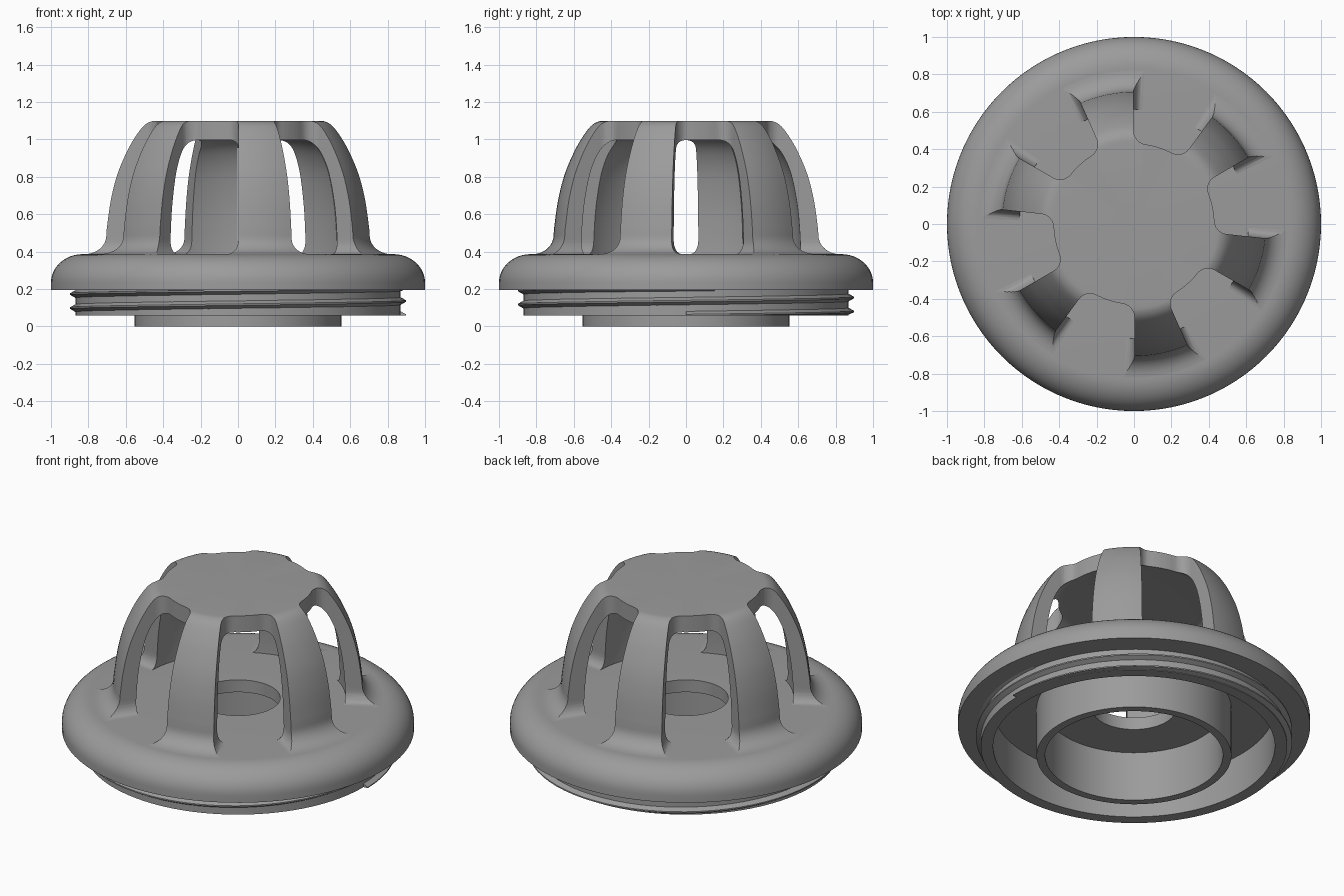
import bpy, bmesh, math
from math import sin, cos, pi, radians

if "Cube" in bpy.data.objects:
    bpy.data.objects.remove(bpy.data.objects["Cube"])

grey = bpy.data.materials.new("mid_grey")
grey.diffuse_color = (0.33, 0.33, 0.33, 1)
grey.use_nodes = True
grey.node_tree.nodes["Principled BSDF"].inputs["Base Color"].default_value = grey.diffuse_color


def finish(name, bm):
    bmesh.ops.recalc_face_normals(bm, faces=bm.faces)
    me = bpy.data.meshes.new(name)
    bm.to_mesh(me)
    bm.free()
    ob = bpy.data.objects.new(name, me)
    bpy.context.collection.objects.link(ob)
    me.materials.append(grey)
    return ob


def smooth(ob, angle=32):
    bpy.ops.object.select_all(action='DESELECT')
    ob.select_set(True)
    bpy.context.view_layer.objects.active = ob
    bpy.ops.object.shade_smooth_by_angle(angle=radians(angle))


def loft(name, rings, close=False):
    """Skin a list of closed rings; cap the ends unless the loft is closed."""
    bm = bmesh.new()
    vs = [[bm.verts.new(p) for p in ring] for ring in rings]
    n, m = len(vs), len(vs[0])
    for i in range(n if close else n - 1):
        a, b = vs[i], vs[(i + 1) % n]
        for j in range(m):
            k = (j + 1) % m
            bm.faces.new((a[j], a[k], b[k], b[j]))
    if not close:
        bm.faces.new(vs[0])
        bm.faces.new(vs[-1])
    return finish(name, bm)


def lathe(name, profile, seg=120):
    """Revolve a closed (radius, height) profile around z."""
    rings = [[(r * cos(2 * pi * i / seg), r * sin(2 * pi * i / seg), z)
              for r, z in profile] for i in range(seg)]
    return loft(name, rings, close=True)


def arc(cx, cz, rx, rz, a0, a1, n=8):
    return [(cx + rx * cos(radians(a0 + (a1 - a0) * i / n)),
             cz + rz * sin(radians(a0 + (a1 - a0) * i / n))) for i in range(n + 1)]


def curve(pts, n=5):
    """Catmull-Rom curve through 2D points."""
    out = []
    p = [pts[0]] + pts + [pts[-1]]
    for i in range(1, len(p) - 2):
        for s in range(n):
            t = s / n
            out.append(tuple(0.5 * (2 * b + (c - a) * t + (2 * a - 5 * b + 4 * c - d) * t * t
                                    + (3 * b - a - 3 * c + d) * t ** 3)
                             for a, b, c, d in zip(p[i - 1], p[i], p[i + 1], p[i + 2])))
    return out + [pts[-1]]


FLOOR = 0.387

# Base: rounded flange, threaded skirt and floor with a centre hole
base = lathe("flange_base", [(0.24, 0.31), (0.80, 0.31), (0.80, 0.06), (0.87, 0.06),
                             (0.87, 0.195), (1.0, 0.195)]
             + arc(0.83, 0.235, 0.17, FLOOR - 0.235, 0, 90, 12) + [(0.24, FLOOR)])
smooth(base)

# Inner tube hanging below the floor
smooth(lathe("inner_tube", [(0.505, 0.0), (0.553, 0.0), (0.553, 0.32), (0.505, 0.32)]))

# Helical thread with a triangular section, trimmed to the skirt
PITCH, STEPS = 0.075, 72
rings = []
for i in range(int(STEPS * 2.05)):
    a = 2 * pi * i / STEPS
    zc = 0.061 + PITCH * i / STEPS
    rings.append([(r * cos(a), r * sin(a), min(max(zc + dz, 0.06), 0.2))
                  for r, dz in ((0.86, -0.026), (0.898, -0.004), (0.898, 0.004), (0.86, 0.026))])
smooth(loft("screw_thread", rings), 25)

# Domed cage shell
outer = arc(0.82, 0.488, 0.112, 0.101, 270, 180, 8) + curve(
    [(0.706, 0.52), (0.685, 0.67), (0.65, 0.81), (0.60, 0.93), (0.555, 1.01),
     (0.51, 1.07), (0.47, 1.095), (0.43, 1.10)])
inner = curve([(0.40, 1.0), (0.45, 0.99), (0.51, 0.93), (0.56, 0.82),
               (0.595, 0.65), (0.61, 0.48), (0.612, 0.36)])
cage = lathe("domed_cage", [(0.82, 0.36)] + outer + [(0.1, 1.10), (0.1, 1.0)] + inner)

# Solid centre closing the top plate
bm = bmesh.new()
bmesh.ops.create_cone(bm, cap_ends=True, segments=120, radius1=0.1, radius2=0.1, depth=0.1)
bmesh.ops.translate(bm, verts=bm.verts, vec=(0, 0, 1.05))
finish("top_plate_centre", bm)


# Slot cutters: wedges with rounded inner corners and rounded feet
def slot_ring(half, mid, z):
    c = 0.065
    right = [(0.95, half)] + [(r, half - da) for r, da in
                              [(0.43 + c - c * sin(radians(t)),
                                (1 - cos(radians(t))) * math.degrees(c / 0.45))
                               for t in range(0, 91, 15)]]
    end = right[-1][1]
    pts = right + [(0.43, end * k / 3) for k in (2, 1, 0, -1, -2)]
    pts += [(r, -a) for r, a in reversed(right)]
    return [(r * cos(radians(a + mid)), r * sin(radians(a + mid)), z) for r, a in pts]


levels = [(14.0, 0.30)] + [(14 + 4.2 * sin(radians(t)), FLOOR + 0.075 * (1 - cos(radians(t))))
                           for t in range(0, 91, 15)] + [(18.2, 1.2)]
for k in range(6):
    cutter = loft("slot_cutter", [slot_ring(h, 12 + 60 * k, z) for h, z in levels])
    cutter.hide_render = True
    mod = cage.modifiers.new("slot", 'BOOLEAN')
    mod.operation, mod.solver, mod.object = 'DIFFERENCE', 'EXACT', cutter
    bpy.context.view_layer.objects.active = cage
    bpy.ops.object.modifier_apply(modifier="slot")
    bpy.data.objects.remove(cutter)
smooth(cage)
